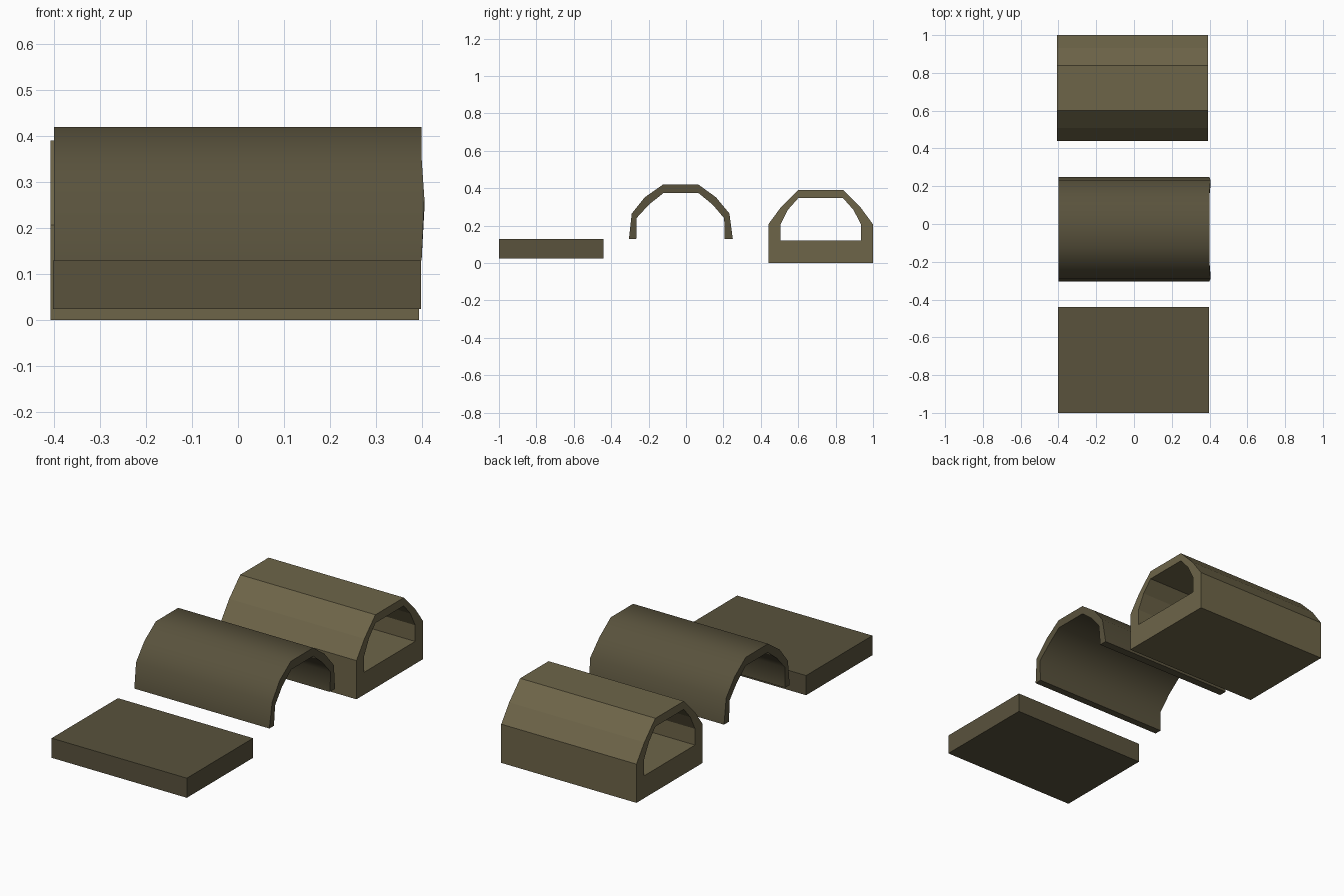
import bpy, bmesh
import math

if "Cube" in bpy.data.objects:
    bpy.data.objects.remove(bpy.data.objects["Cube"])


def material(name, rgb):
    m = bpy.data.materials.new(name)
    m.diffuse_color = (*rgb, 1)
    m.use_nodes = True
    m.node_tree.nodes["Principled BSDF"].inputs["Base Color"].default_value = m.diffuse_color
    return m


dark_olive = material("dark_olive", (0.10, 0.085, 0.046))
olive = material("olive", (0.155, 0.130, 0.066))


def shell(name, outer, inner, x0, x1, closed, mat, bulge=()):
    """Extrude a wall between two matching (y, z) profiles along x."""
    bm = bmesh.new()

    def row(profile, x, bulged):
        return [bm.verts.new((x + (0.006 if bulged and i in bulge else 0), y, z))
                for i, (y, z) in enumerate(profile)]

    rows = [row(outer, x0, False), row(outer, x1, True),
            row(inner, x1, True), row(inner, x0, False)]
    n = len(outer)
    for a, b in zip(rows, rows[1:] + rows[:1]):
        for i in range(n if closed else n - 1):
            j = (i + 1) % n
            bm.faces.new((a[i], a[j], b[j], b[i]))
    if not closed:
        for i in (0, n - 1):
            bm.faces.new([r[i] for r in rows])
    bmesh.ops.recalc_face_normals(bm, faces=bm.faces)
    me = bpy.data.meshes.new(name)
    bm.to_mesh(me)
    bm.free()
    me.materials.append(mat)
    ob = bpy.data.objects.new(name, me)
    bpy.context.collection.objects.link(ob)
    return ob


# Flat base slab
bpy.ops.mesh.primitive_cube_add(size=1, location=(-0.0025, -0.72, 0.077))
slab = bpy.context.object
slab.name = "base_slab"
slab.scale = (0.80, 0.56, 0.105)
slab.data.materials.append(dark_olive)

# Thin open arch, smooth-shaded, right end bulging slightly at the shoulders
arch = shell(
    "arch_cover",
    [(-0.305, 0.13), (-0.29, 0.265), (-0.22, 0.352), (-0.123, 0.42),
     (0.066, 0.42), (0.16, 0.352), (0.232, 0.265), (0.25, 0.13)],
    [(-0.266, 0.13), (-0.265, 0.24), (-0.198, 0.313), (-0.12, 0.375),
     (0.066, 0.375), (0.142, 0.313), (0.204, 0.24), (0.207, 0.13)],
    -0.40, 0.399, False, dark_olive, bulge=(1, 6))
bpy.ops.object.select_all(action='DESELECT')
arch.select_set(True)
bpy.context.view_layer.objects.active = arch
bpy.ops.object.shade_smooth_by_angle(angle=math.radians(50))

# Faceted tunnel with thick floor
shell(
    "tunnel_body",
    [(0.44, 0), (0.44, 0.207), (0.507, 0.298), (0.60, 0.391),
     (0.84, 0.391), (0.933, 0.298), (1.0, 0.207), (1.0, 0)],
    [(0.505, 0.12), (0.505, 0.207), (0.545, 0.285), (0.60, 0.347),
     (0.84, 0.347), (0.895, 0.285), (0.936, 0.207), (0.936, 0.12)],
    -0.407, 0.393, True, olive)
